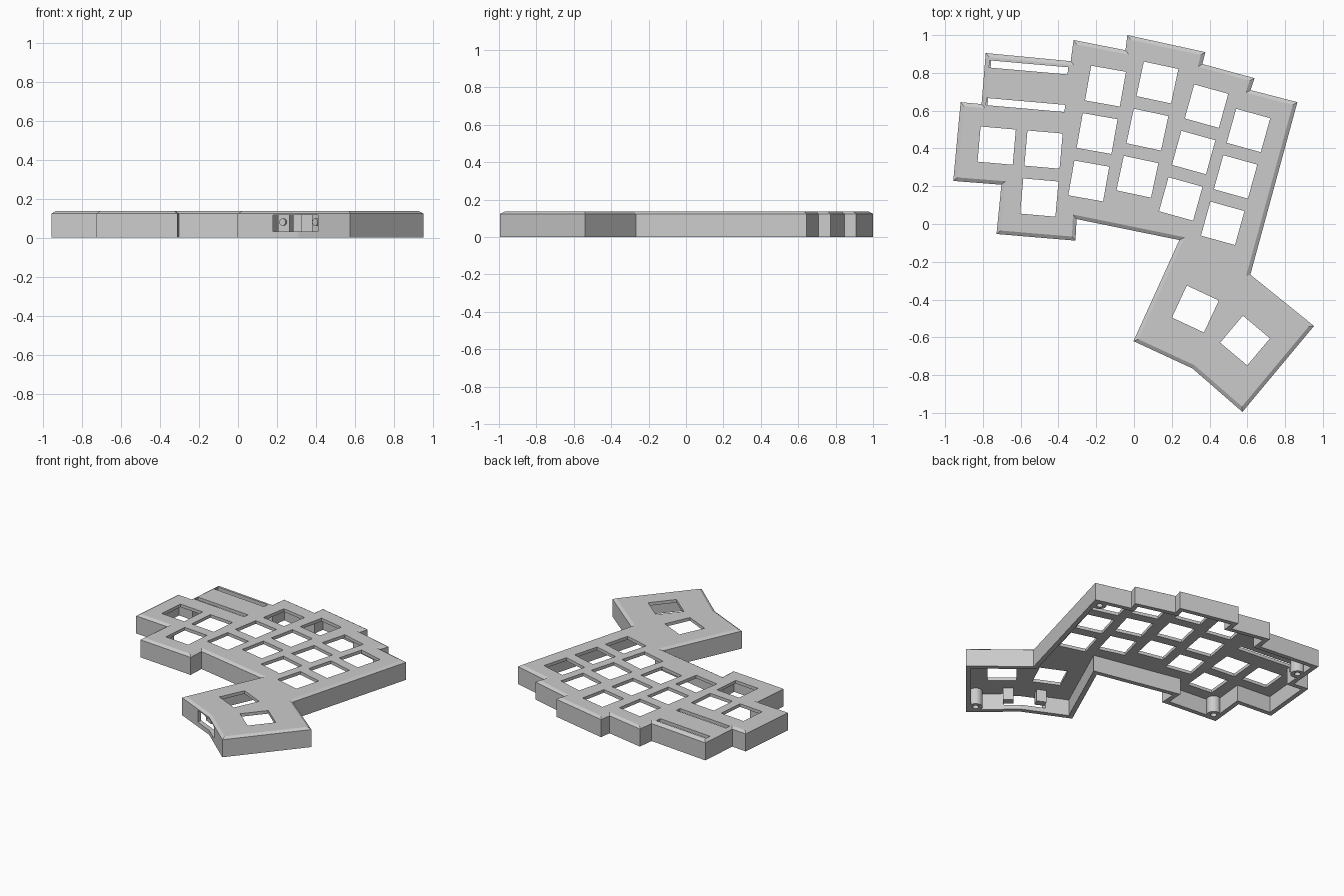
import bpy, bmesh, math
from mathutils import Vector, Matrix

if "Cube" in bpy.data.objects:
    bpy.data.objects.remove(bpy.data.objects["Cube"], do_unlink=True)

GREY = bpy.data.materials.new("light grey plastic")
GREY.use_nodes = True
GREY.diffuse_color = (0.6, 0.6, 0.6, 1)
GREY.node_tree.nodes["Principled BSDF"].inputs["Base Color"].default_value = GREY.diffuse_color

HEIGHT, CEILING, WALL = 0.137, 0.115, 0.032
KEY, PITCH = 0.187, 0.255

# Plan outline of the case, clockwise from the back right-hand corner
OUTLINE = [(-.785, .905), (-.335, .862), (-.32, .974), (-.045, .92), (-.035, 1),
           (.378, .91), (.362, .847), (.638, .772), (.617, .709), (.865, .645),
           (.616, -.268), (.953, -.54), (.574, -.995), (.31, -.765), (-.003, -.62),
           (.24, -.085), (-.304, .026), (-.31, -.088), (-.728, -.053), (-.702, .208),
           (-.957, .228), (-.918, .645), (-.807, .635)]
OUTLINE = [Vector(p) for p in reversed(OUTLINE)]


def inset(points, dist):
    """Mitred inward offset of a counter-clockwise outline."""
    result = []
    for i, p in enumerate(points):
        a = (p - points[i - 1]).normalized()
        b = (points[(i + 1) % len(points)] - p).normalized()
        na, nb = Vector((-a.y, a.x)), Vector((-b.y, b.x))
        result.append(p + (na + nb) * dist / (1 + na.dot(nb)))
    return result


def add_prism(bm, layers):
    """Closed solid through a stack of (outline, z) layers."""
    rings = [[bm.verts.new((p[0], p[1], z)) for p in pts] for pts, z in layers]
    bm.faces.new(rings[0][::-1])
    bm.faces.new(rings[-1])
    for low, high in zip(rings, rings[1:]):
        for i in range(len(low)):
            j = (i + 1) % len(low)
            bm.faces.new((low[i], low[j], high[j], high[i]))


def rectangle(x, y, w, d, degrees):
    turn = Matrix.Rotation(math.radians(degrees), 2)
    return [Vector((x, y)) + turn @ Vector((sx * w / 2, sy * d / 2))
            for sx, sy in ((-1, -1), (1, -1), (1, 1), (-1, 1))]


def finish(name, bm):
    bmesh.ops.recalc_face_normals(bm, faces=bm.faces)
    mesh = bpy.data.meshes.new(name)
    bm.to_mesh(mesh)
    bm.free()
    mesh.materials.append(GREY)
    obj = bpy.data.objects.new(name, mesh)
    bpy.context.collection.objects.link(obj)
    return obj


def cut(obj, cutter):
    mod = obj.modifiers.new("cut", "BOOLEAN")
    mod.operation, mod.solver, mod.object = "DIFFERENCE", "EXACT", cutter
    graph = bpy.context.evaluated_depsgraph_get()
    mesh = bpy.data.meshes.new_from_object(obj.evaluated_get(graph))
    obj.modifiers.clear()
    obj.data = mesh
    bpy.data.objects.remove(cutter, do_unlink=True)


# Case body with a chamfered top rim
bm = bmesh.new()
add_prism(bm, [(OUTLINE, 0), (OUTLINE, HEIGHT - .013), (inset(OUTLINE, .02), HEIGHT)])
case = finish("case_shell", bm)

# Hollow underside
bm = bmesh.new()
inner = inset(OUTLINE, WALL)
add_prism(bm, [(inner, -.1), (inner, CEILING)])
cut(case, finish("cavity_cutter", bm))

# Key columns: top key position, tilt, number of keys
columns = [(-.727, .415, -5, 1), (-.479, .394, -5, 2), (-.151, .73, -10, 3),
           (.124, .749, -12, 3), (.384, .624, -15.5, 3), (.606, .495, -15.5, 3),
           (.325, -.45, -25, 1), (.588, -.617, -40, 1)]
bm = bmesh.new()
for x, y, tilt, count in columns:
    t = math.radians(tilt)
    for k in range(count):
        hole = rectangle(x + k * PITCH * math.sin(t), y - k * PITCH * math.cos(t), KEY, KEY, tilt)
        add_prism(bm, [(hole, .08), (hole, .3)])

# Two narrow slots beside the display cover
for x, y in ((-.558, .829), (-.574, .63)):
    slot = rectangle(x, y, .417, .038, -5)
    add_prism(bm, [(slot, .08), (slot, .3)])

# Socket opening across the bend in the front wall
opening = [(.18, -.65), (.18, -.95), (.41, -.95), (.41, -.79), (.31, -.71)]
add_prism(bm, [(opening, .032), (opening, CEILING)])
cut(case, finish("opening_cutter", bm))

# Hollow screw bosses under the plate
SIDES = 24
for name, x, y in (("thumb", .567, -.905), ("back_left", .796, .605),
                   ("front_right", -.667, 0), ("back_right", -.743, .745)):
    bm = bmesh.new()
    rings = []
    for r, z in ((.045, 0), (.045, CEILING + .005), (.02, CEILING + .005), (.02, 0)):
        angles = [2 * math.pi * i / SIDES for i in range(SIDES)]
        rings.append([bm.verts.new((x + r * math.cos(a), y + r * math.sin(a), z)) for a in angles])
    for n in range(4):
        a, b = rings[n], rings[(n + 1) % 4]
        for i in range(SIDES):
            j = (i + 1) % SIDES
            bm.faces.new((a[i], a[j], b[j], b[i]))
    finish(name + "_screw_boss", bm)

# Socket posts with a round locating pin facing the opening
for name, x, y, tilt in (("right", .245, -.64, -25), ("left", .42, -.754, -40)):
    bm = bmesh.new()
    base = rectangle(x, y, .065, .05, tilt)
    add_prism(bm, [(base, .03), (base, CEILING + .005)])
    t = math.radians(tilt)
    place = (Matrix.Translation((x + .03 * math.sin(t), y - .03 * math.cos(t), .08))
             @ Matrix.Rotation(t, 4, "Z") @ Matrix.Rotation(math.pi / 2, 4, "X"))
    bmesh.ops.create_cone(bm, cap_ends=True, segments=16, radius1=.018, radius2=.018,
                          depth=.02, matrix=place)
    finish(name + "_socket_post", bm)
